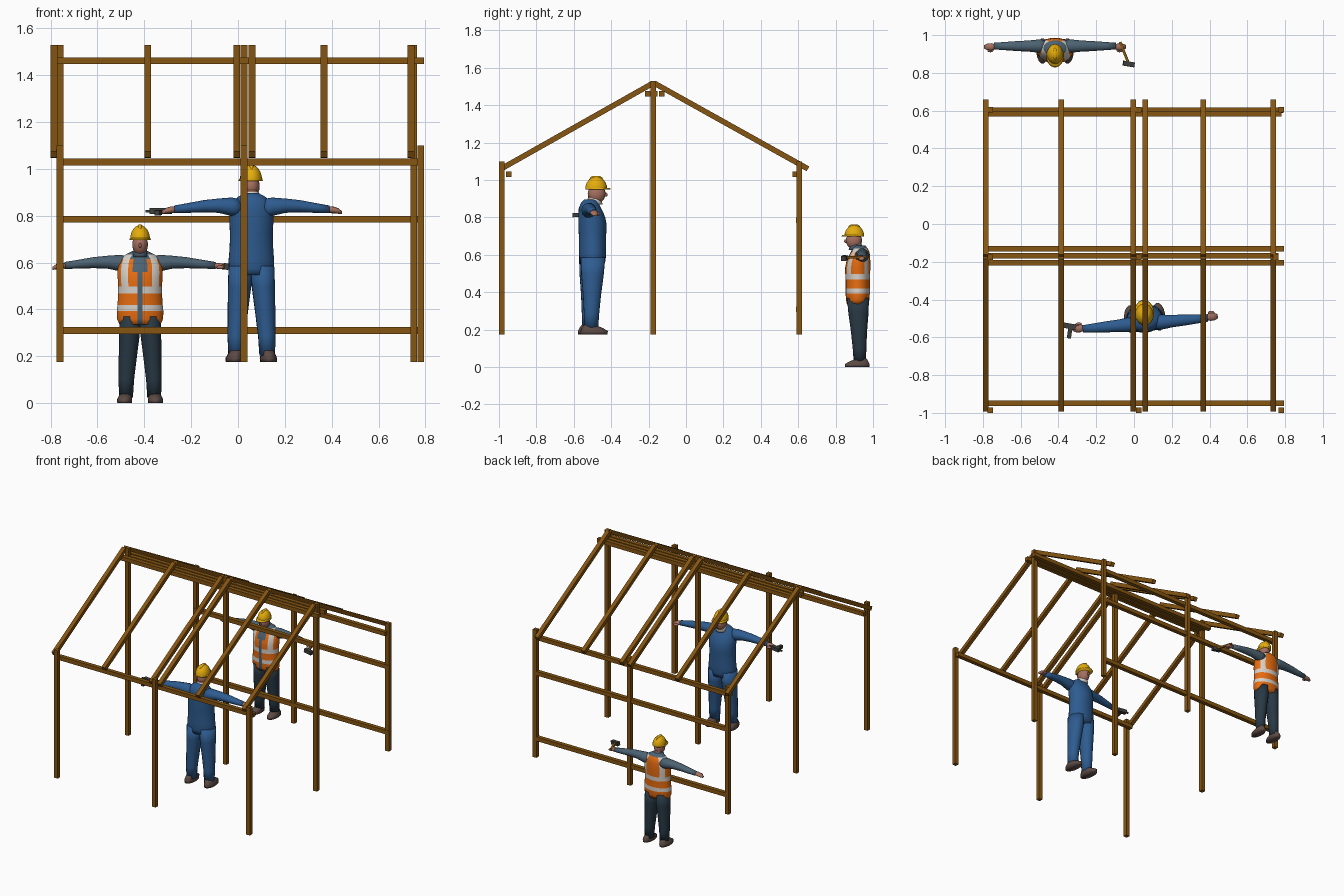
import bpy, bmesh, math
from mathutils import Vector, Matrix

if "Cube" in bpy.data.objects:
    bpy.data.objects.remove(bpy.data.objects["Cube"])


def material(name, rgb):
    lin = [(c / 255 / 12.92) if c < 10 else ((c / 255 + 0.055) / 1.055) ** 2.4 for c in rgb]
    m = bpy.data.materials.new(name)
    m.diffuse_color = (*lin, 1)
    m.use_nodes = True
    m.node_tree.nodes["Principled BSDF"].inputs["Base Color"].default_value = m.diffuse_color
    return m


WOOD = material("wood", (134, 85, 18))
YELLOW = material("helmet yellow", (228, 172, 12))
ORANGE = material("vest orange", (238, 112, 18))
WHITE = material("reflective white", (215, 208, 200))
SLATE = material("slate shirt", (76, 98, 114))
NAVY = material("dark trousers", (40, 56, 68))
BLUE = material("coverall blue", (46, 92, 144))
SKIN = material("skin", (165, 112, 95))
BOOT = material("boot brown", (92, 74, 68))
DARK = material("tool dark", (62, 62, 60))


def finish(name, bm, mats, xf=Matrix(), smooth=True, rule=None):
    bmesh.ops.recalc_face_normals(bm, faces=bm.faces)
    if rule:
        for f in bm.faces:
            f.material_index = rule(f.calc_center_median(), f.normal)
    bm.transform(xf)
    me = bpy.data.meshes.new(name)
    bm.to_mesh(me)
    bm.free()
    for m in mats:
        me.materials.append(m)
    for p in me.polygons:
        p.use_smooth = smooth
    ob = bpy.data.objects.new(name, me)
    bpy.context.collection.objects.link(ob)
    return ob


def bar(name, a, b, w=0.029, h=0.029, mat=WOOD, xf=Matrix()):
    """Rectangular bar from a to b."""
    a, b = Vector(a), Vector(b)
    d = b - a
    bm = bmesh.new()
    bmesh.ops.create_cube(bm, size=1)
    bm.transform(Matrix.Diagonal((w, h, d.length, 1)))
    z = d.normalized()
    x = Vector((1, 0, 0)) if abs(z.x) < 0.9 else Vector((0, 1, 0))
    x = (x - z * x.dot(z)).normalized()
    rot = Matrix((x, z.cross(x), z)).transposed().to_4x4()
    bm.transform(Matrix.Translation((a + b) / 2) @ rot)
    return finish(name, bm, [mat], xf, False)


def loft(name, rings, mats, xf, axis="z", n=16, rule=None):
    """Closed skin over elliptical rings (centre, radius 1, radius 2)."""
    bm = bmesh.new()
    loops = []
    for c, r1, r2 in rings:
        loop = []
        for i in range(n):
            t = 2 * math.pi * (i + 0.5) / n
            u, v = r1 * math.cos(t), r2 * math.sin(t)
            off = (u, v, 0) if axis == "z" else (0, u, v)
            loop.append(bm.verts.new(Vector(c) + Vector(off)))
        loops.append(loop)
    for p, q in zip(loops, loops[1:]):
        for i in range(n):
            j = (i + 1) % n
            bm.faces.new((p[i], p[j], q[j], q[i]))
    bm.faces.new(loops[0])
    bm.faces.new(loops[-1])
    return finish(name, bm, mats, xf, True, rule)


def ball(name, c, r, mat, xf, cut=None):
    bm = bmesh.new()
    bmesh.ops.create_uvsphere(bm, u_segments=18, v_segments=12, radius=1)
    bm.transform(Matrix.Translation(c) @ Matrix.Diagonal((*r, 1)))
    if cut is not None:
        g = bm.verts[:] + bm.edges[:] + bm.faces[:]
        bmesh.ops.bisect_plane(bm, geom=g, plane_co=(0, 0, cut), plane_no=(0, 0, -1), clear_outer=True)
        bmesh.ops.holes_fill(bm, edges=bm.edges[:])
    return finish(name, bm, [mat], xf)


# Timber frame: three rows of posts
for label, y, top, xs in (("front", -0.985, 1.10, (-0.76, 0.025, 0.78)),
                          ("ridge", -0.175, 1.53, (-0.76, 0.025, 0.75)),
                          ("back", 0.605, 1.10, (-0.76, 0.025, 0.78))):
    for x in xs:
        bar(label + "_post", (x, y, 0.175), (x, y, top))

# Horizontal beams and rails
for label, y, z, x0, x1 in (("front_beam", -0.948, 1.03, -0.77, 0.795),
                            ("back_beam", 0.583, 1.03, -0.77, 0.78),
                            ("ridge_beam_front", -0.205, 1.462, -0.79, 0.795),
                            ("ridge_beam_middle", -0.168, 1.462, -0.77, 0.765),
                            ("ridge_beam_back", -0.13, 1.462, -0.79, 0.795),
                            ("upper_rail", 0.602, 0.785, -0.76, 0.79),
                            ("lower_rail", 0.602, 0.31, -0.76, 0.79)):
    bar(label, (x0, y, z), (x1, y, z))

# Rafters on both slopes
for x in (-0.785, -0.385, -0.005, 0.06, 0.367, 0.738):
    bar("front_rafter", (x, -0.985, 1.062), (x, -0.178, 1.517))
    bar("back_rafter", (x, -0.168, 1.517), (x, 0.652, 1.06))


def vest_rule(c, n):
    """Orange vest with open collar, shoulder strips and two bands."""
    if c.z > 0.638 or (n.y < -0.2 and abs(c.x) < 0.012 + 0.3 * max(0, c.z - 0.53)):
        return 2
    if 0.393 < c.z < 0.42 or 0.468 < c.z < 0.498:
        return 1
    return 1 if c.z > 0.5 and 0.045 < abs(c.x) < 0.075 else 0


def worker(kind, xf, coverall, reach):
    k = 0.88 if coverall else 1.0
    top, low, sleeve = (BLUE, BLUE, BLUE) if coverall else (ORANGE, NAVY, SLATE)
    # Torso, densely ringed so the bands stay crisp
    prof = [(0.335, 0.088, 0.062, 0), (0.36, 0.099, 0.068, 0), (0.393, 0.1, 0.07, 0),
            (0.42, 0.097, 0.07, 0), (0.468, 0.094, 0.07, 0), (0.498, 0.094, 0.072, 0),
            (0.53, 0.096, 0.073, 0), (0.56, 0.097, 0.07, 0.003), (0.59, 0.094, 0.063, 0.008),
            (0.615, 0.084, 0.054, 0.013), (0.635, 0.062, 0.044, 0.013), (0.65, 0.032, 0.034, 0.008)]
    loft(kind + "_torso", [((0, cy, z), rx * k, ry * 0.93) for z, rx, ry, cy in prof],
         [top] if coverall else [ORANGE, WHITE, SLATE], xf, n=28,
         rule=None if coverall else vest_rule)
    loft(kind + "_collar", [((0, -0.012, 0.625), 0.033, 0.038), ((0, -0.008, 0.655), 0.029, 0.032)],
         [WHITE if coverall else SLATE], xf)
    # Head and hard hat
    loft(kind + "_neck", [((0, -0.002, 0.62), 0.026, 0.028), ((0, -0.01, 0.68), 0.026, 0.028)], [SKIN], xf)
    ball(kind + "_head", (0, -0.02, 0.677), (0.034, 0.043, 0.046), SKIN, xf)
    ball(kind + "_nose", (0, -0.064, 0.673), (0.006, 0.009, 0.01), SKIN, xf)
    ball(kind + "_hat_dome", (0, -0.018, 0.7), (0.043, 0.053, 0.06), YELLOW, xf, 0.698)
    loft(kind + "_hat_brim", [((0, -0.028, 0.697), 0.047, 0.061), ((0, -0.026, 0.706), 0.044, 0.057)],
         [YELLOW], xf, n=20)
    loft(kind + "_hat_crest", [((0, -0.018, 0.73), 0.012, 0.045), ((0, -0.018, 0.757), 0.01, 0.028),
                               ((0, -0.018, 0.763), 0.006, 0.018)], [YELLOW], xf)
    for s in (-1, 1):
        # Legs and boots
        legs = [(0.025, 0.06, 0.03, 0.034), (0.1, 0.059, 0.034, 0.037), (0.19, 0.053, 0.039, 0.044),
                (0.29, 0.046, 0.045, 0.055), (0.37, 0.042, 0.046, 0.06)]
        loft(kind + "_leg", [((s * x, 0.012 - 0.03 * (z - 0.02), z), rx, ry) for z, x, rx, ry in legs],
             [low], xf)
        loft(kind + "_boot", [((s * 0.066, -0.002, 0), 0.032, 0.066), ((s * 0.066, -0.002, 0.016), 0.033, 0.067),
                              ((s * 0.064, 0.006, 0.03), 0.028, 0.052), ((s * 0.061, 0.02, 0.045), 0.024, 0.028)],
             [BOOT], xf)
        # Outstretched arms, hands and thumbs
        arm = [(0.05, 0.594, 0.032, 0.034), (0.085, 0.598, 0.036, 0.036), (0.14, 0.602, 0.03, 0.028),
               (0.2, 0.6, 0.027, 0.024), (0.27, 0.593, 0.022, 0.019), (0.325, 0.588, 0.018, 0.015)]
        q = reach / 0.375
        loft(kind + "_arm", [((s * x * q, 0.024, z), r1, r2) for x, z, r1, r2 in arm], [sleeve], xf, "x")
        loft(kind + "_hand", [((s * x * q, 0.02, z), r1, r2) for x, z, r1, r2 in
                              ((0.315, 0.588, 0.013, 0.012), (0.34, 0.586, 0.02, 0.013),
                               (0.362, 0.582, 0.018, 0.011), (0.378, 0.575, 0.01, 0.006))], [SKIN], xf, "x", 10)
        ball(kind + "_thumb", (s * 0.345 * q, 0.0, 0.58), (0.016, 0.009, 0.008), SKIN, xf)


# Worker in a vest facing the front, worker in a coverall facing the back
vest_place = Matrix.Translation((-0.418, 0.918, 0))
worker("vest_worker", vest_place, False, 0.372)
blue_place = (Matrix.Translation((0.057, -0.5, 0.175)) @ Matrix.Rotation(math.radians(185), 4, "Z")
              @ Matrix.Scale(1.11, 4))
worker("blue_worker", blue_place, True, 0.345)

# Hammer in the vest worker's hand
bar("hammer_handle", (0.345, 0.045, 0.59), (0.39, -0.07, 0.585), 0.014, 0.014, WOOD, vest_place)
bar("hammer_head", (0.36, -0.066, 0.585), (0.42, -0.076, 0.58), 0.026, 0.026, DARK, vest_place)

# Power drill in the coverall worker's hand
bar("drill_body", (-0.375, -0.535, 0.82), (-0.285, -0.55, 0.82), 0.028, 0.026, DARK)
bar("drill_bit", (-0.395, -0.532, 0.82), (-0.37, -0.535, 0.82), 0.01, 0.01, DARK)
bar("drill_grip", (-0.335, -0.54, 0.815), (-0.345, -0.605, 0.812), 0.022, 0.022, DARK)
